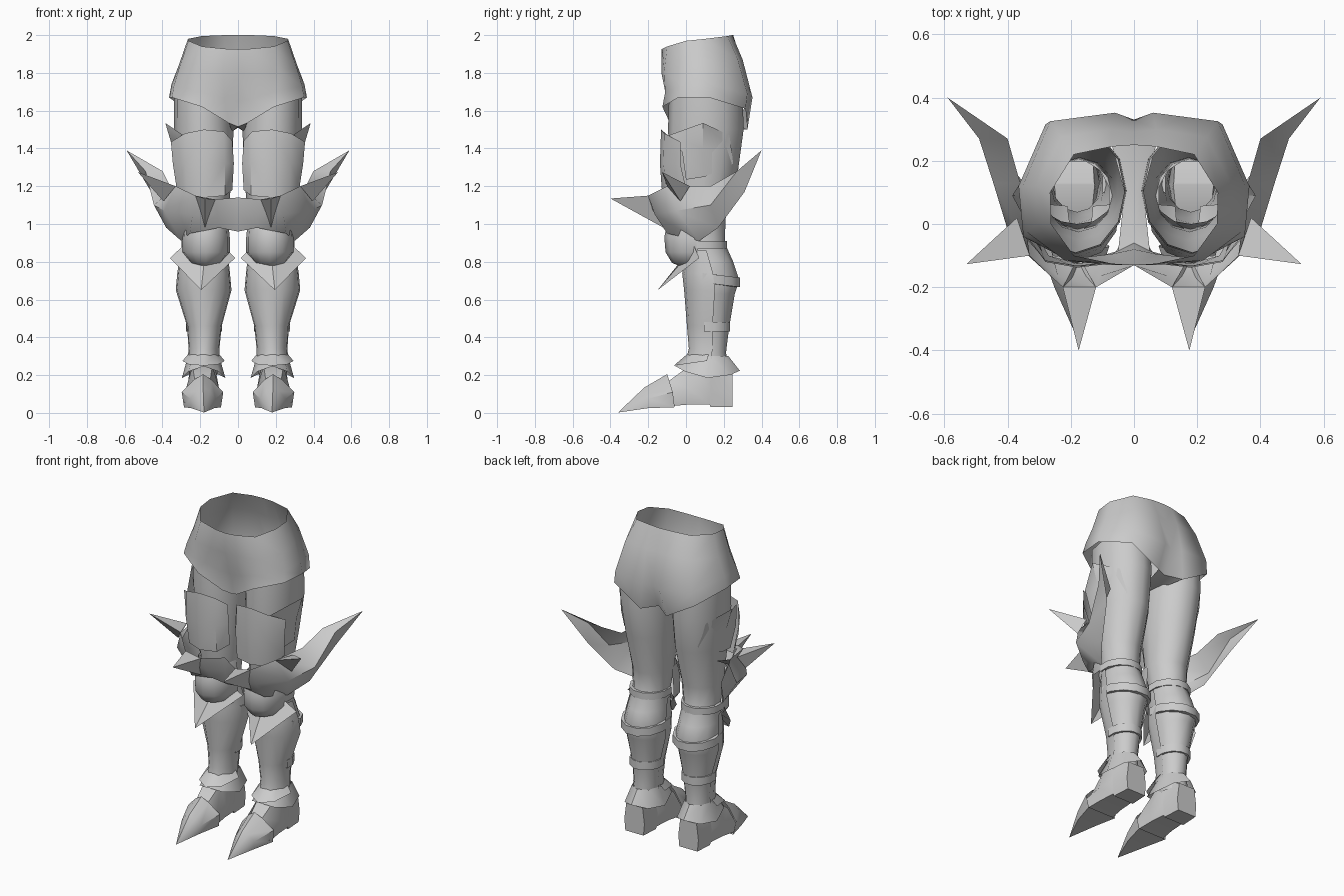
import bpy, bmesh, math
from mathutils import Vector

grey = bpy.data.materials.new("steel_grey")
grey.diffuse_color = (0.6, 0.6, 0.6, 1)


def finish(name, bm, smooth=40):
    """Point faces outward, mirror across x and shade."""
    bmesh.ops.remove_doubles(bm, verts=bm.verts, dist=0.0005)
    bmesh.ops.recalc_face_normals(bm, faces=bm.faces)
    pivot = Vector((0.18, 0.1, 0))
    side = 0
    for f in bm.faces:
        d = f.calc_center_median() - pivot
        side += f.normal.dot(Vector((d.x, d.y, 0))) * f.calc_area()
    if side < 0:
        bmesh.ops.reverse_faces(bm, faces=bm.faces)
    me = bpy.data.meshes.new(name)
    bm.to_mesh(me)
    bm.free()
    me.materials.append(grey)
    me.shade_smooth()
    me.set_sharp_from_angle(angle=math.radians(smooth))
    ob = bpy.data.objects.new(name, me)
    bpy.context.collection.objects.link(ob)
    mod = ob.modifiers.new("both_sides", 'MIRROR')
    mod.use_clip = True
    mod.merge_threshold = 0.001
    return ob


def loft(name, rings, closed=True, caps=False, smooth=40, loop=False):
    """Skin a sequence of equally long point rows."""
    bm = bmesh.new()
    rows = [[bm.verts.new(p) for p in r] for r in rings]
    n = len(rows[0])
    pairs = list(zip(rows, rows[1:]))
    if loop:
        pairs.append((rows[-1], rows[0]))
    for a, b in pairs:
        for i in range(n if closed else n - 1):
            j = (i + 1) % n
            bm.faces.new((a[i], a[j], b[j], b[i]))
    if caps:
        bm.faces.new(rows[0])
        bm.faces.new(rows[-1])
    bmesh.ops.dissolve_degenerate(bm, dist=0.0005, edges=bm.edges)
    return finish(name, bm, smooth)


def arc(cx, cy, rx, ry, z, a0=0, a1=360, n=12, dz=None):
    """Elliptical arc, angle 0 facing front, 90 facing outward."""
    full = a1 - a0 == 360
    out = []
    for i in range(n):
        a = math.radians(a0 + (a1 - a0) * i / (n if full else n - 1))
        out.append((cx + rx * math.sin(a), cy - ry * math.cos(a), z + (dz(a) if dz else 0)))
    return out


def spike(name, tip, base):
    bm = bmesh.new()
    t = bm.verts.new(tip)
    b = [bm.verts.new(p) for p in base]
    for i in range(len(b)):
        bm.faces.new((t, b[i], b[(i + 1) % len(b)]))
    return finish(name, bm, 15)


# Hips: waist rim down to the slanted, flared hem
hem = [(0, -.06, 1.515), (.05, -.085, 1.535), (.19, -.125, 1.62), (.35, -.04, 1.67),
       (.365, .12, 1.67), (.28, .315, 1.61), (.09, .325, 1.50), (0, .27, 1.52)]
loft("hips", [
    [(0, -.13, 1.925), (.07, -.125, 1.928), (.19, -.1, 1.94), (.262, 0, 1.97),
     (.265, .1, 1.98), (.19, .22, 1.995), (.07, .245, 2.0), (0, .25, 2.0)],
    [(0, -.13, 1.8), (.08, -.13, 1.8), (.22, -.115, 1.81), (.31, 0, 1.83),
     (.31, .12, 1.85), (.23, .275, 1.87), (.07, .3, 1.87), (0, .29, 1.87)],
    [(0, -.08, 1.65), (.07, -.095, 1.66), (.2, -.11, 1.70), (.34, -.025, 1.73),
     (.352, .12, 1.74), (.265, .325, 1.69), (.06, .352, 1.67), (0, .33, 1.67)],
    hem], closed=False, smooth=60)
loft("crotch", [[hem[0], (0, .1, 1.51), hem[7]], [hem[1], (.03, .1, 1.49), hem[6]]], closed=False)

# Leg: thigh, knee, calf and ankle in one tube
loft("leg", [arc(*r) for r in [
    (.185, .105, .155, .195, 1.68), (.182, .105, .158, .2, 1.5), (.173, .095, .143, .18, 1.28),
    (.172, .08, .118, .13, 1.03), (.175, .09, .105, .115, .9), (.178, .115, .115, .135, .8),
    (.18, .135, .13, .148, .7), (.18, .13, .118, .128, .63), (.178, .125, .085, .103, .45),
    (.18, .125, .077, .087, .32), (.185, .13, .075, .1, .2)]], smooth=60)

# Thigh armour: bulged front plate and horned side plate
loft("thigh_front_plate", [
    [(.03, -.06, 1.44), (.075, -.12, 1.49), (.18, -.132, 1.5), (.28, -.115, 1.48), (.355, -.03, 1.435)],
    [(.022, -.06, 1.32), (.07, -.125, 1.32), (.18, -.138, 1.32), (.28, -.12, 1.32), (.345, -.03, 1.32)],
    [(.03, -.04, 1.18), (.07, -.11, 1.15), (.18, -.125, 1.14), (.27, -.1, 1.15), (.325, -.0, 1.19)],
], closed=False, smooth=50)
loft("thigh_side_plate", [
    [(.29, -.09, 1.47), (.385, .09, 1.535), (.297, .23, 1.47)],
    [(.335, -.02, 1.38), (.345, .09, 1.40), (.283, .24, 1.40)],
    [(.31, 0, 1.235), (.322, .1, 1.25), (.255, .25, 1.32)]], closed=False, smooth=30)

# Knee armour: wraparound wing with three spikes
loft("knee_wing", [
    [(0, -.13, 1.14), (.12, -.2, 1.13), (.225, -.2, 1.15), (.33, -.1, 1.2),
     (.36, .13, 1.2), (.40, .27, 1.28), (.59, .4, 1.39)],
    [(0, -.125, 1.05), (.11, -.165, 1.05), (.24, -.165, 1.05), (.39, -.05, 1.07),
     (.445, .13, 1.1), (.49, .27, 1.28), (.59, .4, 1.39)],
    [(0, -.1, .96), (.1, -.115, .98), (.255, -.1, .95), (.3, .07, .91),
     (.38, .17, .98), (.46, .31, 1.17), (.59, .4, 1.39)]], closed=False, smooth=60)
spike("front_spike", (.175, -.4, 1.135), [(.12, -.2, 1.13), (.225, -.2, 1.15), (.175, -.1, .97)])
spike("side_spike", (.53, -.127, 1.275), [(.33, -.1, 1.2), (.37, .02, 1.2), (.395, -.03, 1.12)])
loft("knee_cap", [arc(.17, .05, rx, ry, z, -95, 95, 7) for rx, ry, z in [
    (.04, .08, .775), (.085, .125, .795), (.127, .158, .85), (.127, .165, .93),
    (.12, .15, 1.0), (.115, .12, 1.04)]], closed=False, smooth=60)
loft("knee_lower_plate", [
    [(.36, .07, .82), (.195, -.15, .65), (.015, .07, .82)],
    [(.285, .04, .89), (.18, -.03, .79), (.085, .04, .89)]], closed=False, smooth=15)

# Shin guard: open shell on the front of the calf
loft("shin_guard", [arc(*r, -95, 95, 9) for r in [
    (.18, .1, .125, .1, .86), (.182, .13, .14, .15, .74), (.182, .14, .148, .15, .65),
    (.178, .13, .092, .125, .46), (.18, .13, .082, .115, .34), (.182, .125, .085, .125, .28)]],
     closed=False, smooth=60)

# Straps around the back of the leg
for name, cy, rx, ry, z, h, tilt in [
        ("knee_strap", .09, .122, .132, .89, .042, 0),
        ("calf_strap", .13, .143, .162, .71, .05, .02),
        ("lower_strap", .125, .098, .112, .455, .05, 0)]:
    rows = []
    for k, s in ((.85, .5), (1, .5), (1, -.5), (.85, -.5)):
        rows.append(arc(.18, cy, rx * k, ry * k, z + s * h, 75, 285, 8,
                        lambda a, t=tilt: t * math.cos(a)))
    loft(name, rows, closed=False, loop=True, smooth=40)

# Ankle flares: two overlapping pointed skirts
def zigzag(a):
    return 0.025 * math.cos(2 * a) + 0.012 * math.cos(a)

loft("ankle_skirt", [arc(.182, .125, .083, .1, .30, n=8),
                     arc(.182, .115, .115, .17, .21, n=8, dz=zigzag)], smooth=50)
loft("ankle_front_flare", [arc(.182, .12, .083, .115, .31, -90, 90, 5),
                           arc(.182, .11, .112, .175, .275, -90, 90, 5,
                               lambda a: -.025 * abs(math.cos(a)))], closed=False, smooth=50)


# Foot: six-sided sections running from heel to toe
def section(y, w, z0, z1, top=.5, cx=.188):
    zm = z0 + (z1 - z0) * .4
    return [(cx - w * .9, y, z0), (cx + w * .9, y, z0), (cx + w, y, zm),
            (cx + w * top, y, z1), (cx - w * top, y, z1), (cx - w, y, zm)]

loft("foot", [section(.245, .07, .03, .21, .8), section(.13, .078, .03, .26, .8),
              section(.125, .08, .045, .26, .8), section(.02, .088, .045, .25, .6),
              section(-.09, .1, .035, .17, .4)], caps=True, smooth=40)
loft("toe_cap", [
    [(.09, -.06, .03), (.286, -.06, .03), (.298, -.07, .11),
     (.235, -.09, .175), (.185, -.1, .205), (.14, -.09, .175), (.078, -.07, .11)],
    [(.125, -.2, .025), (.247, -.2, .025), (.252, -.2, .075),
     (.22, -.21, .115), (.185, -.22, .135), (.15, -.21, .115), (.12, -.2, .075)],
    [(.18, -.36, .002)] * 7], smooth=40)
